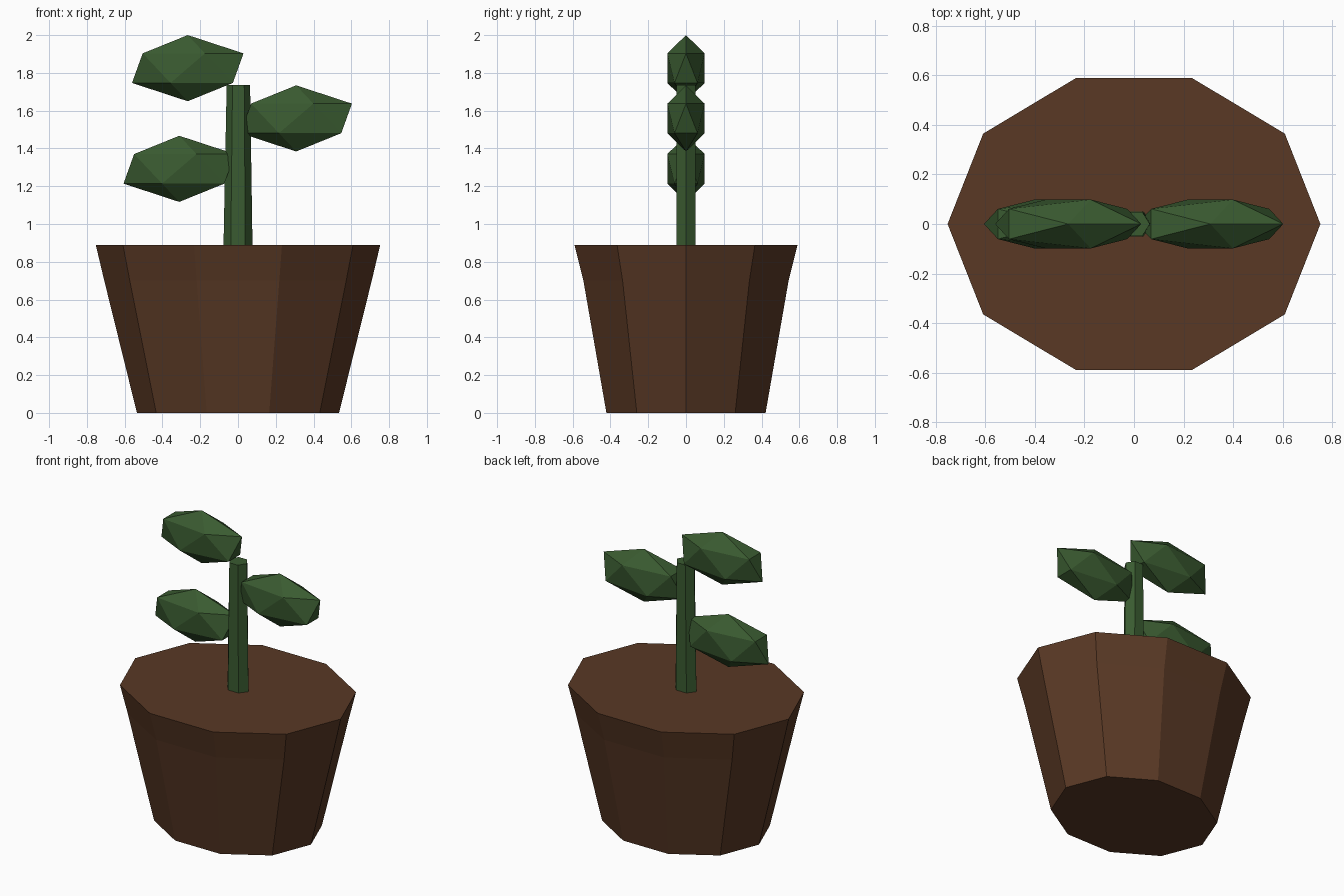
import bpy, math

if "Cube" in bpy.data.objects:
    bpy.data.objects.remove(bpy.data.objects["Cube"])


def material(name, color):
    m = bpy.data.materials.new(name)
    m.diffuse_color = (*color, 1)
    m.use_nodes = True
    m.node_tree.nodes["Principled BSDF"].inputs["Base Color"].default_value = m.diffuse_color
    return m


BROWN = material("pot brown", (0.100, 0.040, 0.018))
GREEN = material("leaf green", (0.042, 0.104, 0.030))


def loft(name, sides, rings, mat):
    """Closed flat-faced solid from elliptical rings (z, rx, ry, x offset)."""
    verts = [(ox + rx * math.cos(2 * math.pi * i / sides),
              ry * math.sin(2 * math.pi * i / sides), z)
             for z, rx, ry, ox in rings for i in range(sides)]
    faces = [tuple(reversed(range(sides))),
             tuple(range(len(verts) - sides, len(verts)))]
    for r in range(len(rings) - 1):
        a, b = r * sides, (r + 1) * sides
        for i in range(sides):
            j = (i + 1) % sides
            faces.append((a + i, a + j, b + j, b + i))
    mesh = bpy.data.meshes.new(name)
    mesh.from_pydata(verts, [], faces)
    mesh.materials.append(mat)
    obj = bpy.data.objects.new(name, mesh)
    bpy.context.collection.objects.link(obj)
    return obj


# Ten-sided oval pot, filled to the rim
loft("pot", 10, [(0, 0.535, 0.443, 0), (0.70, 0.708, 0.571, 0),
                 (0.89, 0.753, 0.621, 0)], BROWN)

# Six-sided tapering stem
loft("stem", 6, [(0.87, 0.077, 0.058, 0), (1.735, 0.062, 0.057, 0.002)], GREEN)

# Three flattened icosahedron leaves
for name, x, z in (("top_leaf", -0.266, 1.825),
                   ("right_leaf", 0.308, 1.559),
                   ("lower_leaf", -0.311, 1.292)):
    bpy.ops.mesh.primitive_ico_sphere_add(subdivisions=1, radius=1, location=(x, 0, z))
    leaf = bpy.context.object
    leaf.name = name
    leaf.scale = (0.33, 0.116, 0.175)
    leaf.data.materials.append(GREEN)
